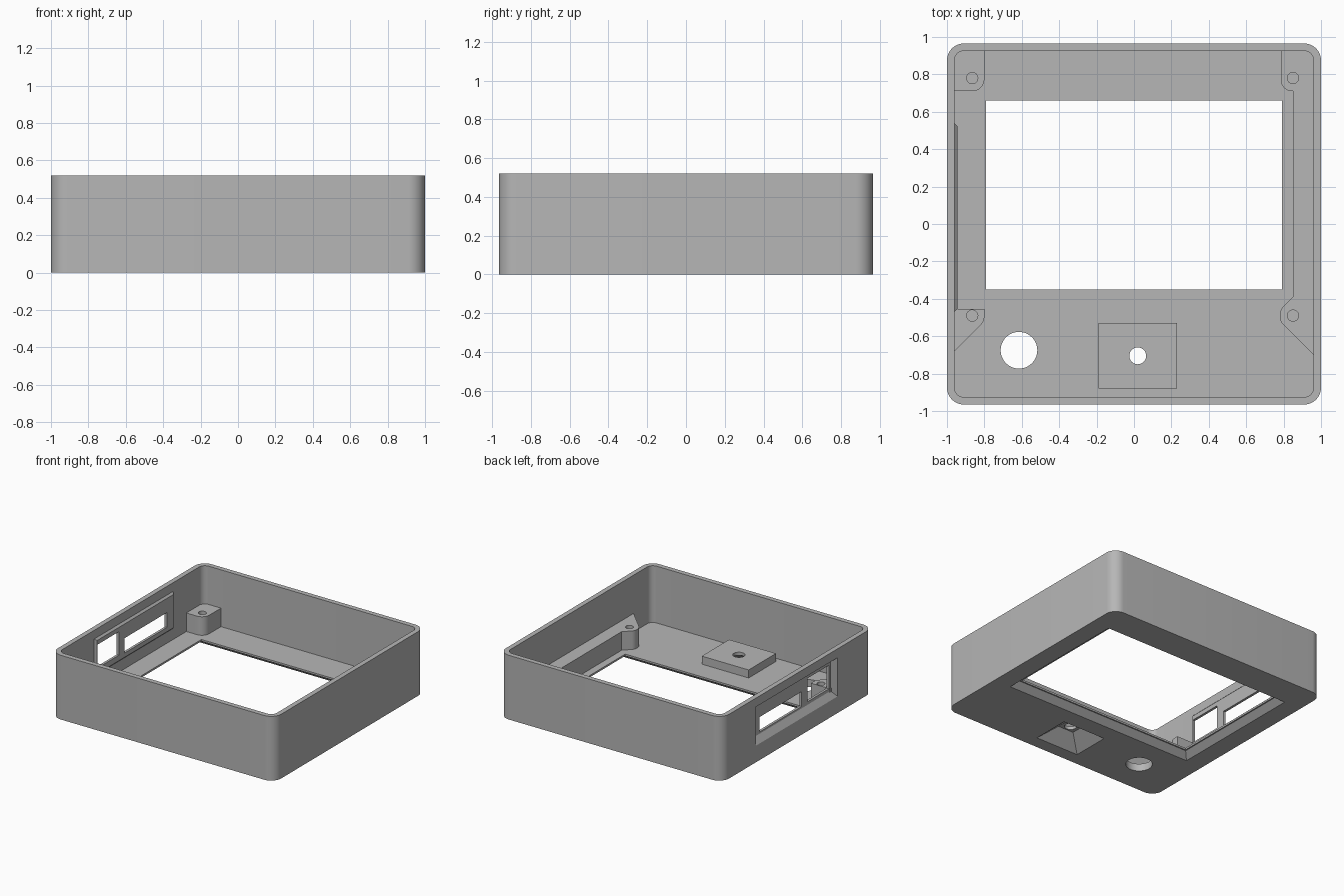
import bpy
import bmesh
from math import radians, cos, sin, tau
from mathutils import Vector

cube = bpy.data.objects.get("Cube")
if cube:
    bpy.data.objects.remove(cube)

grey = bpy.data.materials.new("matte_grey")
grey.use_nodes = True
grey.diffuse_color = (0.47, 0.47, 0.47, 1)
grey.node_tree.nodes["Principled BSDF"].inputs["Base Color"].default_value = grey.diffuse_color


def loft(name, ring_a, ring_b):
    """Solid between two matching rings of 3D points."""
    bm = bmesh.new()
    a = [bm.verts.new(p) for p in ring_a]
    b = [bm.verts.new(p) for p in ring_b]
    bm.faces.new(a)
    bm.faces.new(b)
    for i in range(len(a)):
        j = (i + 1) % len(a)
        bm.faces.new((a[i], a[j], b[j], b[i]))
    bmesh.ops.recalc_face_normals(bm, faces=bm.faces)
    mesh = bpy.data.meshes.new(name)
    bm.to_mesh(mesh)
    bm.free()
    mesh.materials.append(grey)
    obj = bpy.data.objects.new(name, mesh)
    bpy.context.collection.objects.link(obj)
    return obj


def prism(name, outline, z0, z1):
    return loft(name, [(x, y, z0) for x, y in outline], [(x, y, z1) for x, y in outline])


def rect(x0, x1, y0, y1):
    return [(x0, y0), (x1, y0), (x1, y1), (x0, y1)]


def circle(x, y, r, n=48):
    return [(x + r * cos(tau * i / n), y + r * sin(tau * i / n)) for i in range(n)]


def rounded(points, n=10):
    """Fillet every (x, y, radius) corner of an outline."""
    out = []
    for i, (x, y, r) in enumerate(points):
        p = Vector((x, y))
        if not r:
            out.append((x, y))
            continue
        u = (Vector(points[i - 1][:2]) - p).normalized()
        v = (Vector(points[(i + 1) % len(points)][:2]) - p).normalized()
        half = u.angle(v) / 2
        centre = p + (u + v).normalized() * (r / sin(half))
        start = p + u * (r * cos(half) / sin(half)) - centre
        end = p + v * (r * cos(half) / sin(half)) - centre
        turn = end.angle_signed(start)
        for k in range(n + 1):
            t = turn * k / n
            out.append((centre.x + start.x * cos(t) - start.y * sin(t),
                        centre.y + start.x * sin(t) + start.y * cos(t)))
    return out


def apply_boolean(obj, tool, operation="DIFFERENCE"):
    mod = obj.modifiers.new("boolean", "BOOLEAN")
    mod.operation, mod.object, mod.solver = operation, tool, "EXACT"
    bpy.context.view_layer.update()
    bpy.ops.object.select_all(action="DESELECT")
    bpy.context.view_layer.objects.active = obj
    obj.select_set(True)
    bpy.ops.object.modifier_apply(modifier=mod.name)


def finish(obj):
    bpy.ops.object.select_all(action="DESELECT")
    bpy.context.view_layer.objects.active = obj
    obj.select_set(True)
    bpy.ops.object.shade_smooth_by_angle(angle=radians(30))


def wall_ring(x, y0, y1, z0, z1):
    return [(x, y, z) for y, z in rect(y0, y1, z0, z1)]


# Main dimensions
HEIGHT, FLOOR, BOSS_TOP = 0.52, 0.06, 0.21
OX, OY, IX, IY = 1.0, 0.965, 0.96, 0.925

# Open tray with rounded upright corners
case = prism("case", rounded([(x, y, 0.09) for x, y in rect(-OX, OX, -OY, OY)]), 0, HEIGHT)
tools = []


def cut(tool, *targets):
    tools.append(tool)
    for target in targets:
        apply_boolean(target, tool)


cut(prism("cavity", rounded([(x, y, 0.05) for x, y in rect(-IX, IX, -IY, IY)]), FLOOR, 1), case)

# Screen opening, flared towards the underside
cut(prism("screen_hole", rect(-0.79, 0.79, -0.35, 0.66), -0.1, 0.2), case)
cut(loft("screen_bevel",
         [(x, y, -0.01) for x, y in rect(-0.86, 0.86, -0.42, 0.73)],
         [(x, y, 0.045) for x, y in rect(-0.80, 0.80, -0.36, 0.67)]), case)

# Round hole through the floor
cut(prism("knob_hole", circle(-0.615, -0.675, 0.098), -0.1, 0.2), case)

# Raised button pad with a tapered recess below
px, py = 0.02, -0.705
pad = prism("button_pad", rect(px - 0.21, px + 0.21, py - 0.175, py + 0.175), 0.05, 0.125)
cut(loft("button_recess",
         [(x, y, -0.01) for x, y in rect(px - 0.205, px + 0.205, py - 0.165, py + 0.165)],
         [(x, y, 0.1) for x, y in rect(px - 0.07, px + 0.07, py - 0.055, py + 0.055)]), case, pad)
cut(prism("button_hole", circle(px, py, 0.045), -0.1, 0.3), pad)

# Port panel bulging inwards, with an outer pocket and two windows
panel = loft("port_panel", wall_ring(-0.97, -0.48, 0.55, 0.14, 0.46),
             wall_ring(-0.945, -0.455, 0.525, 0.165, 0.435))
apply_boolean(case, panel, "UNION")
tools.append(panel)
cut(loft("port_pocket", wall_ring(-1.01, -0.525, 0.54, 0.12, 0.455),
         wall_ring(-0.965, -0.47, 0.50, 0.185, 0.425)), case)
for y0, y1, z0, z1 in ((-0.45, -0.175, 0.21, 0.40), (-0.10, 0.44, 0.20, 0.32)):
    cut(loft("port_window", wall_ring(-1.1, y0, y1, z0, z1),
             wall_ring(-0.9, y0, y1, z0, z1)), case)

# Screw bosses, sunk slightly into floor and walls
W, B = 0.97, 0.935
back_right = prism("back_right_boss", rounded(
    [(-W, 0.71, 0), (-0.80, 0.71, 0.065), (-0.80, B, 0), (-W, B, 0)]), 0.05, BOSS_TOP)
front_right = prism("front_right_boss", rounded(
    [(-W, -0.455, 0), (-W, -0.69, 0), (-0.80, -0.52, 0.06), (-0.80, -0.455, 0)]), 0.05, BOSS_TOP)
left_rail = prism("left_rail_bosses", rounded(
    [(W, -0.71, 0), (0.78, -0.52, 0.06), (0.78, -0.46, 0.06), (0.85, -0.39, 0),
     (0.85, 0.71, 0), (0.785, 0.71, 0.06), (0.785, B, 0), (W, B, 0)]), 0.05, BOSS_TOP)
for boss, x, y in ((back_right, -0.865, 0.78), (front_right, -0.865, -0.49),
                   (left_rail, 0.85, 0.78), (left_rail, 0.85, -0.49)):
    cut(prism("screw_hole", circle(x, y, 0.03, 24), 0.08, 0.4), boss)

for tool in tools:
    bpy.data.objects.remove(tool)
for part in (case, pad, back_right, front_right, left_rail):
    finish(part)
